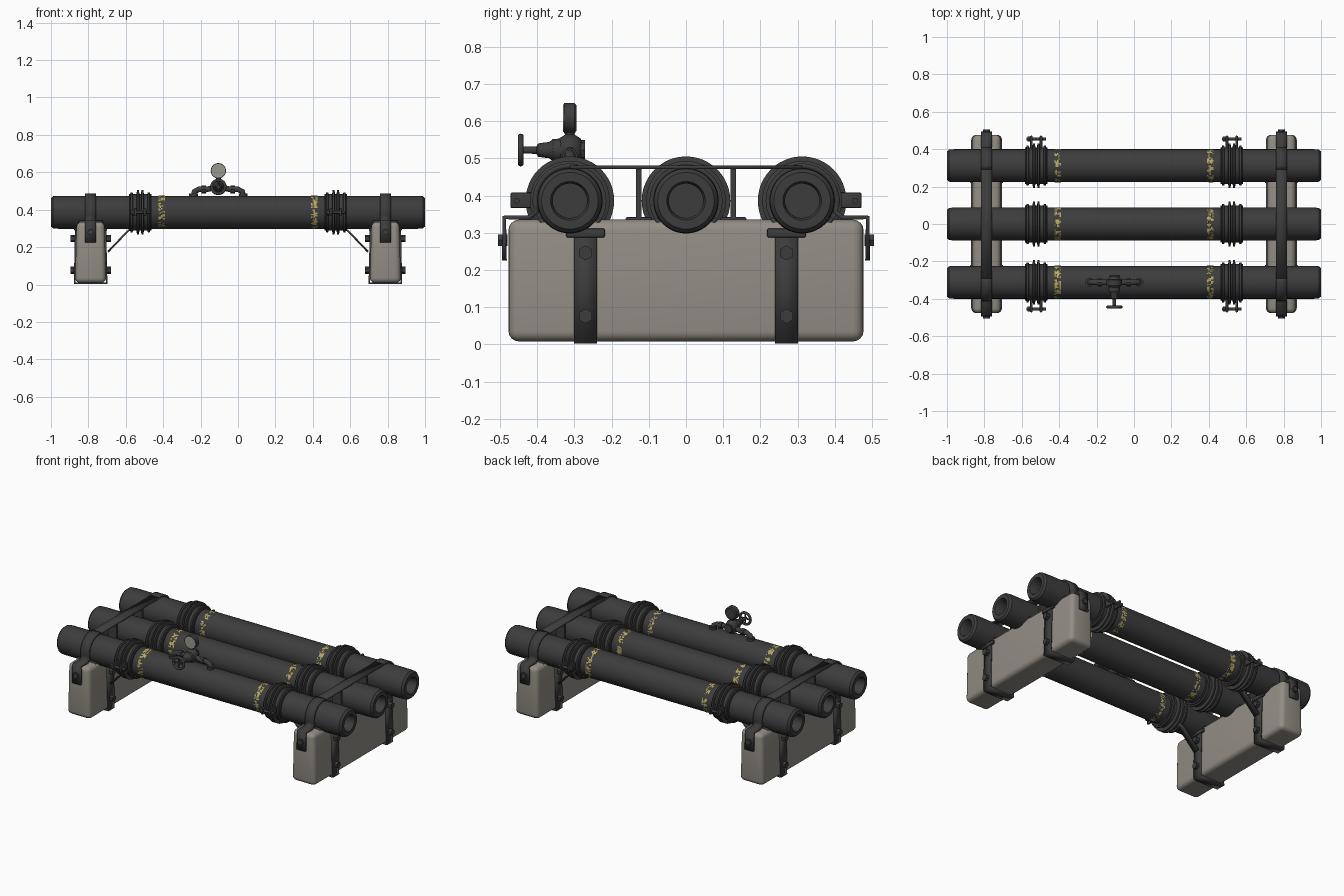
import bpy, bmesh, math, random
from mathutils import Vector

if "Cube" in bpy.data.objects:
    bpy.data.objects.remove(bpy.data.objects["Cube"])


def material(name, rgb):
    m = bpy.data.materials.new(name)
    m.use_nodes = True
    m.diffuse_color = (*rgb, 1)
    bsdf = m.node_tree.nodes["Principled BSDF"]
    bsdf.inputs["Base Color"].default_value = (*rgb, 1)
    bsdf.inputs["Roughness"].default_value = 0.8
    return m


IRON = material("dark iron", (0.046, 0.046, 0.046))
CONCRETE = material("concrete", (0.29, 0.27, 0.235))
YELLOW = material("worn yellow paint", (0.48, 0.39, 0.11))
DIAL = material("dial face", (0.33, 0.32, 0.28))

PIPE_Z, PIPE_R, PITCH, BLOCK_X = 0.386, 0.088, 0.312, 0.788


def finish(name, bm, mat, angle=35):
    bmesh.ops.recalc_face_normals(bm, faces=bm.faces)
    mesh = bpy.data.meshes.new(name)
    bm.to_mesh(mesh)
    bm.free()
    obj = bpy.data.objects.new(name, mesh)
    bpy.context.collection.objects.link(obj)
    mesh.materials.append(mat)
    bpy.ops.object.select_all(action='DESELECT')
    obj.select_set(True)
    bpy.context.view_layer.objects.active = obj
    bpy.ops.object.shade_smooth_by_angle(angle=math.radians(angle))
    return obj


def lathe(name, profile, origin, axis, mat=IRON, segs=40):
    """Spin (distance along axis, radius) pairs around an axis."""
    bm = bmesh.new()
    turn = Vector((0, 0, 1)).rotation_difference(Vector(axis)).to_matrix()
    rings = []
    for d, r in profile:
        rings.append([bm.verts.new(Vector(origin) + turn @ Vector(
            (r * math.cos(math.tau * i / segs), r * math.sin(math.tau * i / segs), d)))
            for i in range(segs)])
    for a, b in zip(rings, rings[1:]):
        for i in range(segs):
            j = (i + 1) % segs
            bm.faces.new((a[i], a[j], b[j], b[i]))
    bm.faces.new(rings[0])
    bm.faces.new(rings[-1])
    return finish(name, bm, mat)


def rod(name, a, b, r, segs=16, mat=IRON):
    v = Vector(b) - Vector(a)
    return lathe(name, [(0, r), (v.length, r)], a, v, mat, segs)


def box(name, lo, hi, bevel=0.0, mat=IRON, segments=2, taper=1.0):
    bm = bmesh.new()
    bmesh.ops.create_cube(bm, size=1)
    lo, hi = Vector(lo), Vector(hi)
    for v in bm.verts:
        if v.co.z > 0:
            v.co.x *= taper
        v.co = (lo + hi) / 2 + v.co * (hi - lo)
    if bevel:
        bmesh.ops.bevel(bm, geom=bm.edges[:], offset=bevel, segments=segments,
                        profile=0.5, affect='EDGES')
    return finish(name, bm, mat, 40)


def ribbon(name, path, width, thick):
    """Flat strap following a path, widened along a given vector."""
    bm = bmesh.new()
    half = Vector(width) / 2
    rows = [(bm.verts.new(Vector(p) - half), bm.verts.new(Vector(p) + half)) for p in path]
    for a, b in zip(rows, rows[1:]):
        bm.faces.new((a[0], a[1], b[1], b[0]))
    obj = finish(name, bm, IRON)
    mod = obj.modifiers.new("thickness", 'SOLIDIFY')
    mod.thickness = thick
    mod.offset = 0
    return obj


def tube(name, points, r, cyclic=False):
    cu = bpy.data.curves.new(name, 'CURVE')
    cu.dimensions = '3D'
    cu.bevel_depth = r
    cu.bevel_resolution = 4
    cu.use_fill_caps = True
    sp = cu.splines.new('POLY')
    sp.points.add(len(points) - 1)
    for p, co in zip(sp.points, points):
        p.co = (*co, 1)
    sp.use_cyclic_u = cyclic
    sp.use_smooth = True
    obj = bpy.data.objects.new(name, cu)
    bpy.context.collection.objects.link(obj)
    cu.materials.append(IRON)


# Three pipes with thick-lipped open ends
end = [(0.93, 0.046), (0.985, 0.046), (1, 0.052), (1, 0.076), (0.988, 0.086), (0.96, PIPE_R)]
pipe_profile = [(-d, r) for d, r in end] + end[::-1]
random.seed(4)
for row in (-1, 0, 1):
    y = row * PITCH
    lathe("pipe", pipe_profile, (0, y, PIPE_Z), (1, 0, 0), segs=48)
    for s in (-1, 1):
        # Ribbed coupling
        ribs = [(-0.06, 0.086), (-0.06, 0.098)]
        for c, r in ((-0.046, 0.107), (-0.012, 0.119), (0.012, 0.119), (0.046, 0.107)):
            ribs += [(c - 0.008, 0.098), (c - 0.005, r), (c + 0.005, r), (c + 0.008, 0.098)]
        ribs += [(0.06, 0.098), (0.06, 0.086)]
        lathe("coupling", ribs, (s * 0.523, y, PIPE_Z), (1, 0, 0), segs=48)
        # Flaked paint band: keep a random part of a thin grid of cells
        bm = bmesh.new()
        cols, segs = 5, 72
        grid = [[bm.verts.new((s * 0.408 + (c / cols - 0.5) * 0.036,
                               y + 0.0888 * math.cos(math.tau * i / segs),
                               PIPE_Z + 0.0888 * math.sin(math.tau * i / segs)))
                 for i in range(segs)] for c in range(cols + 1)]
        for i in range(segs):
            density = 0.5 + 0.3 * math.sin(i * 0.9 + row + s)
            for c in range(cols):
                if random.random() < density * (0.75 if c in (0, cols - 1) else 1):
                    j = (i + 1) % segs
                    bm.faces.new((grid[c][i], grid[c + 1][i], grid[c + 1][j], grid[c][j]))
        finish("paint_band", bm, YELLOW)

for s in (-1, 1):
    bx = s * BLOCK_X
    # Concrete support block
    box("support_block", (bx - 0.083, -0.477, 0.008), (bx + 0.083, 0.477, 0.335),
        0.028, CONCRETE, 4, 0.9)

    # Long hold-down strap running over all the pipes
    ribbon("top_strap", [(bx, -PITCH, 0.476), (bx, PITCH, 0.476)], (0.06, 0, 0), 0.01)
    for e in (-1, 1):
        arc = [(bx, e * (PITCH + 0.094 * math.sin(a)), PIPE_Z + 0.094 * math.cos(a))
               for a in (math.radians(12 * k - 12) for k in range(11))]
        ribbon("end_strap", arc + [(bx, e * 0.42, 0.341), (bx, e * 0.488, 0.341),
                                   (bx, e * 0.488, 0.225)], (0.06, 0, 0), 0.013)
        rod("end_bolt", (bx, e * 0.48, 0.28), (bx, e * 0.505, 0.28), 0.018, 6)
        # Spacer post between pipes
        y = e * 0.127
        box("spacer_post", (bx - 0.03, y - 0.007, 0.33), (bx + 0.03, y + 0.007, 0.476))
        box("spacer_foot", (bx - 0.03, y - 0.035, 0.328), (bx + 0.03, y + 0.035, 0.342), 0.004)

        # Vertical strap wrapped under the block, with bolts
        y = e * 0.27
        ribbon("block_strap", [(bx - 0.078, y, 0.30), (bx - 0.086, y, 0.006),
                               (bx + 0.086, y, 0.006), (bx + 0.078, y, 0.30)],
               (0, 0.062, 0), 0.011)
        for d in (-1, 1):
            for z in (0.076, 0.246):
                rod("strap_bolt", (bx + d * 0.078, y, z), (bx + d * 0.108, y, z), 0.02, 6)
            box("strap_shoulder", (bx + d * 0.08 - 0.008, y - 0.052, 0.287),
                (bx + d * 0.08 + 0.008, y + 0.052, 0.312), 0.005)
        # Diagonal brace up to the coupling
        ribbon("brace", [(s * 0.695, y, 0.175), (s * 0.585, y, 0.29), (s * 0.55, y, 0.30)],
               (0, 0.04, 0), 0.01)

        # Coupling clamp lugs and cross bolt
        cx = s * 0.523
        for d in (-0.026, 0.026):
            box("clamp_lug", (cx + d - 0.007, min(e * 0.40, e * 0.472), 0.366),
                (cx + d + 0.007, max(e * 0.40, e * 0.472), 0.408), 0.005)
        rod("clamp_bolt", (cx - 0.053, e * 0.455, PIPE_Z), (cx + 0.053, e * 0.455, PIPE_Z), 0.008)
        rod("clamp_nut", (cx - 0.046, e * 0.455, PIPE_Z), (cx - 0.033, e * 0.455, PIPE_Z), 0.016, 6)

    # Saddles where the pipes rest on the block
    for row in (-1, 0, 1):
        arc = [(bx, row * PITCH + 0.094 * math.sin(a), PIPE_Z - 0.094 * math.cos(a))
               for a in (math.radians(12 * k - 60) for k in range(11))]
        ribbon("saddle", arc, (0.13, 0, 0), 0.01)

# Bypass pipe bridging the front pipe
vx, vy, vz = -0.105, -PITCH, 0.522
bridge = [(-0.135, 0.465), (-0.128, 0.497), (-0.105, 0.509), (-0.07, 0.507), (-0.035, 0.515)]
bridge += [(-d, z) for d, z in bridge[::-1]]
tube("bypass_pipe", [(vx + d, vy, z) for d, z in bridge], 0.015)
for d in (-1, 1):
    rod("bypass_base", (vx + d * 0.133, vy, 0.465), (vx + d * 0.133, vy, 0.487), 0.023)
    rod("bypass_collar", (vx + d * 0.066, vy, 0.508), (vx + d * 0.09, vy, 0.508), 0.021, 8)

# Valve body, spindle and hand wheel
lathe("valve_body", [(-0.042, 0.012), (-0.032, 0.028), (-0.012, 0.038), (0.012, 0.038),
                     (0.032, 0.028), (0.042, 0.012)], (vx, vy, vz), (0, 0, 1), segs=24)
lathe("valve_spindle", [(0, 0.032), (0.045, 0.03), (0.055, 0.022), (0.085, 0.018),
                        (0.09, 0.01), (0.14, 0.009)], (vx, vy, vz), (0, -1, 0), segs=20)
rod("valve_back_cap", (vx, vy, vz), (vx, vy + 0.04, vz), 0.027, 8)
wheel = [(vx + 0.036 * math.cos(math.tau * i / 28), vy - 0.132, vz + 0.036 * math.sin(math.tau * i / 28))
         for i in range(28)]
tube("hand_wheel", wheel, 0.008, True)
for k in range(0, 28, 7):
    rod("wheel_spoke", (vx, vy - 0.132, vz), wheel[k], 0.005, 8)

# Pressure gauge facing the front
rod("gauge_neck", (vx, vy, vz + 0.03), (vx, vy, 0.585), 0.013)
lathe("gauge_case", [(-0.016, 0.034), (-0.016, 0.041), (0.012, 0.041), (0.018, 0.034)],
      (vx, vy, 0.608), (0, 1, 0), segs=28)
rod("gauge_dial", (vx, vy - 0.018, 0.608), (vx, vy - 0.015, 0.608), 0.037, 28, DIAL)
